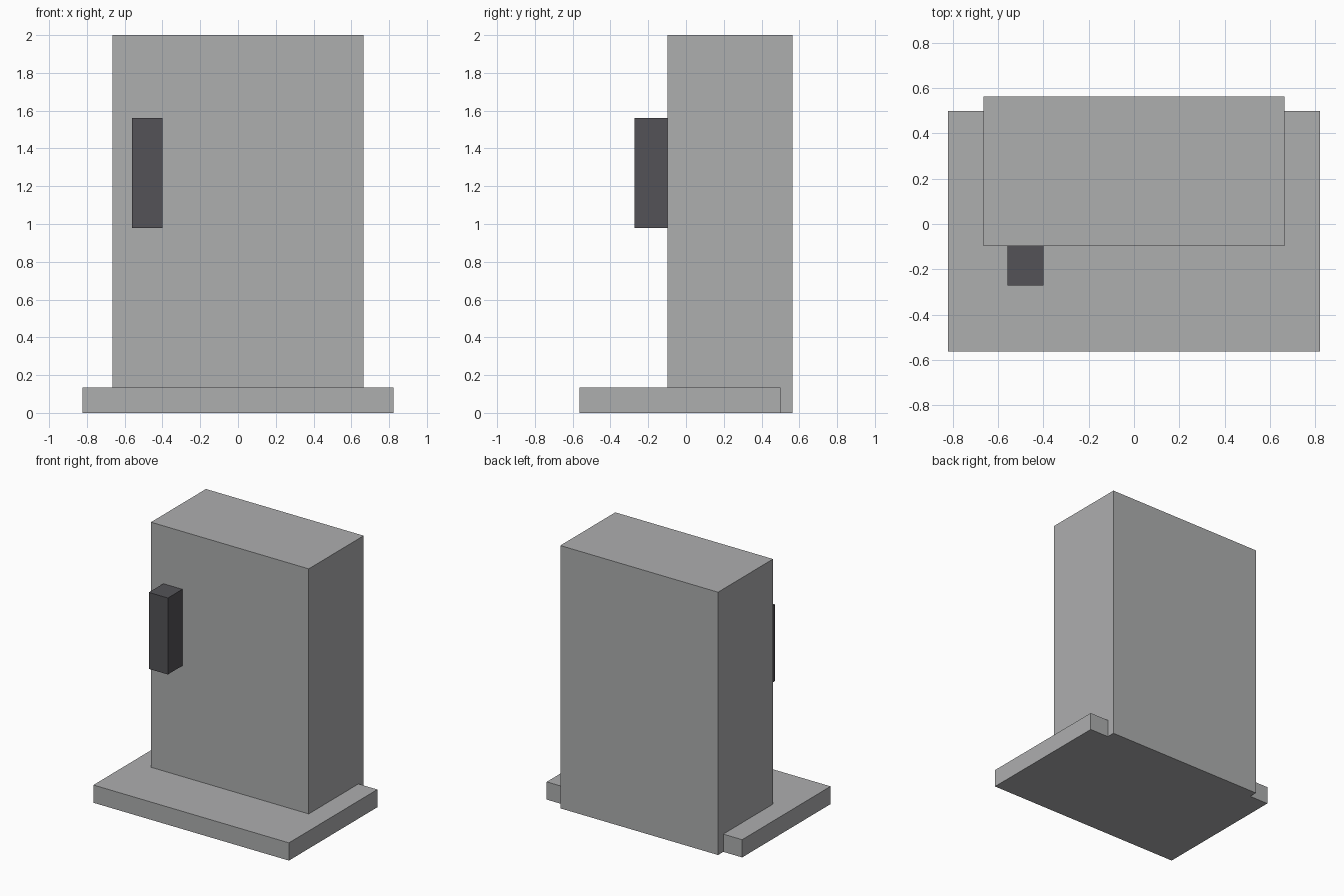
import bpy
from mathutils import Vector

if "Cube" in bpy.data.objects:
    bpy.data.objects.remove(bpy.data.objects["Cube"])


def material(name, rgb):
    mat = bpy.data.materials.new(name)
    mat.diffuse_color = (*rgb, 1.0)
    mat.use_nodes = True
    mat.node_tree.nodes["Principled BSDF"].inputs["Base Color"].default_value = mat.diffuse_color
    return mat


def box(name, low, high, mat):
    """Axis-aligned box between two opposite corners."""
    low, high = Vector(low), Vector(high)
    bpy.ops.mesh.primitive_cube_add(size=1, location=(low + high) / 2)
    obj = bpy.context.object
    obj.name = name
    obj.scale = high - low
    bpy.ops.object.transform_apply(location=False, rotation=False, scale=True)
    obj.data.materials.append(mat)
    return obj


light_grey = material("light_grey", (0.42, 0.425, 0.43))
dark_grey = material("dark_grey", (0.088, 0.086, 0.095))

# Floor plate, extending forward of the cabinet
box("base_plate", (-0.823, -0.563, 0), (0.823, 0.50, 0.135), light_grey)

# Tall cabinet, overhanging the plate at the back
box("cabinet", (-0.664, -0.098, 0), (0.664, 0.563, 2.0), light_grey)

# Upright handle on the front face
box("handle", (-0.56, -0.272, 0.978), (-0.40, -0.098, 1.56), dark_grey)
